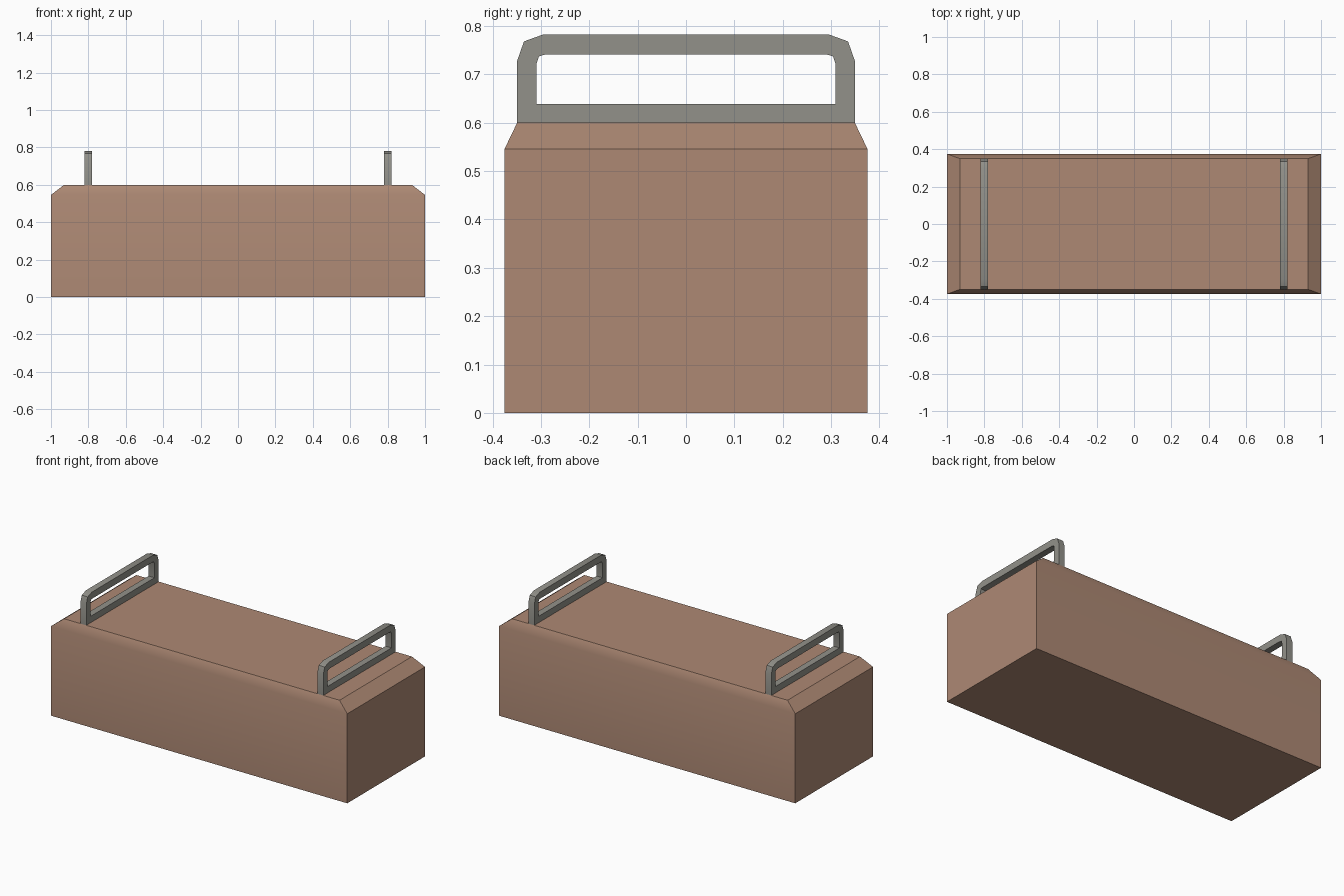
import bpy
import bmesh
from math import radians
from mathutils import Vector

cube = bpy.data.objects.get("Cube")
if cube:
    bpy.data.objects.remove(cube, do_unlink=True)


def make_material(name, color):
    mat = bpy.data.materials.new(name)
    mat.use_nodes = True
    mat.diffuse_color = (*color, 1)
    mat.node_tree.nodes["Principled BSDF"].inputs["Base Color"].default_value = (*color, 1)
    return mat


def make_object(name, bm, mat):
    bmesh.ops.recalc_face_normals(bm, faces=bm.faces)
    mesh = bpy.data.meshes.new(name)
    bm.to_mesh(mesh)
    bm.free()
    mesh.materials.append(mat)
    obj = bpy.data.objects.new(name, mesh)
    bpy.context.collection.objects.link(obj)
    bpy.ops.object.select_all(action="DESELECT")
    obj.select_set(True)
    bpy.context.view_layer.objects.active = obj
    bpy.ops.object.shade_smooth_by_angle(angle=radians(30))
    return obj


clay = make_material("clay brown", (0.42, 0.25, 0.175))
steel = make_material("warm grey", (0.29, 0.285, 0.255))

# Block: three stacked rectangles, the top one drawn in to form the bevel
bm = bmesh.new()
rings = []
for hx, hy, z in [(1, 0.375, 0), (1, 0.375, 0.546), (0.93, 0.349, 0.6)]:
    corners = [(-hx, -hy, z), (hx, -hy, z), (hx, hy, z), (-hx, hy, z)]
    rings.append([bm.verts.new(c) for c in corners])
for low, high in zip(rings, rings[1:]):
    for i in range(4):
        j = (i + 1) % 4
        bm.faces.new((low[i], low[j], high[j], high[i]))
bm.faces.new(rings[0])
bm.faces.new(rings[-1])
make_object("block", bm, clay)

# Handles: flat closed loops with chamfered upper corners, extruded along x
outer = [(0.349, 0.6), (0.349, 0.728), (0.335, 0.768), (0.296, 0.782)]
inner = [(0.309, 0.639), (0.309, 0.722), (0.304, 0.737), (0.291, 0.741)]
WIDTH = 0.04


def handle(name, x):
    bm = bmesh.new()
    loops = []
    for half in (outer, inner):
        full = half + [(-y, z) for y, z in reversed(half)]
        loops.append([bm.verts.new((x - WIDTH / 2, y, z)) for y, z in full])
    out, inn = loops
    for i in range(len(out)):
        j = (i + 1) % len(out)
        bm.faces.new((out[i], out[j], inn[j], inn[i]))
    extruded = bmesh.ops.extrude_face_region(bm, geom=bm.faces[:], use_keep_orig=True)
    verts = [g for g in extruded["geom"] if isinstance(g, bmesh.types.BMVert)]
    bmesh.ops.translate(bm, verts=verts, vec=Vector((WIDTH, 0, 0)))
    make_object(name, bm, steel)


handle("left_handle", 0.8)
handle("right_handle", -0.8)
